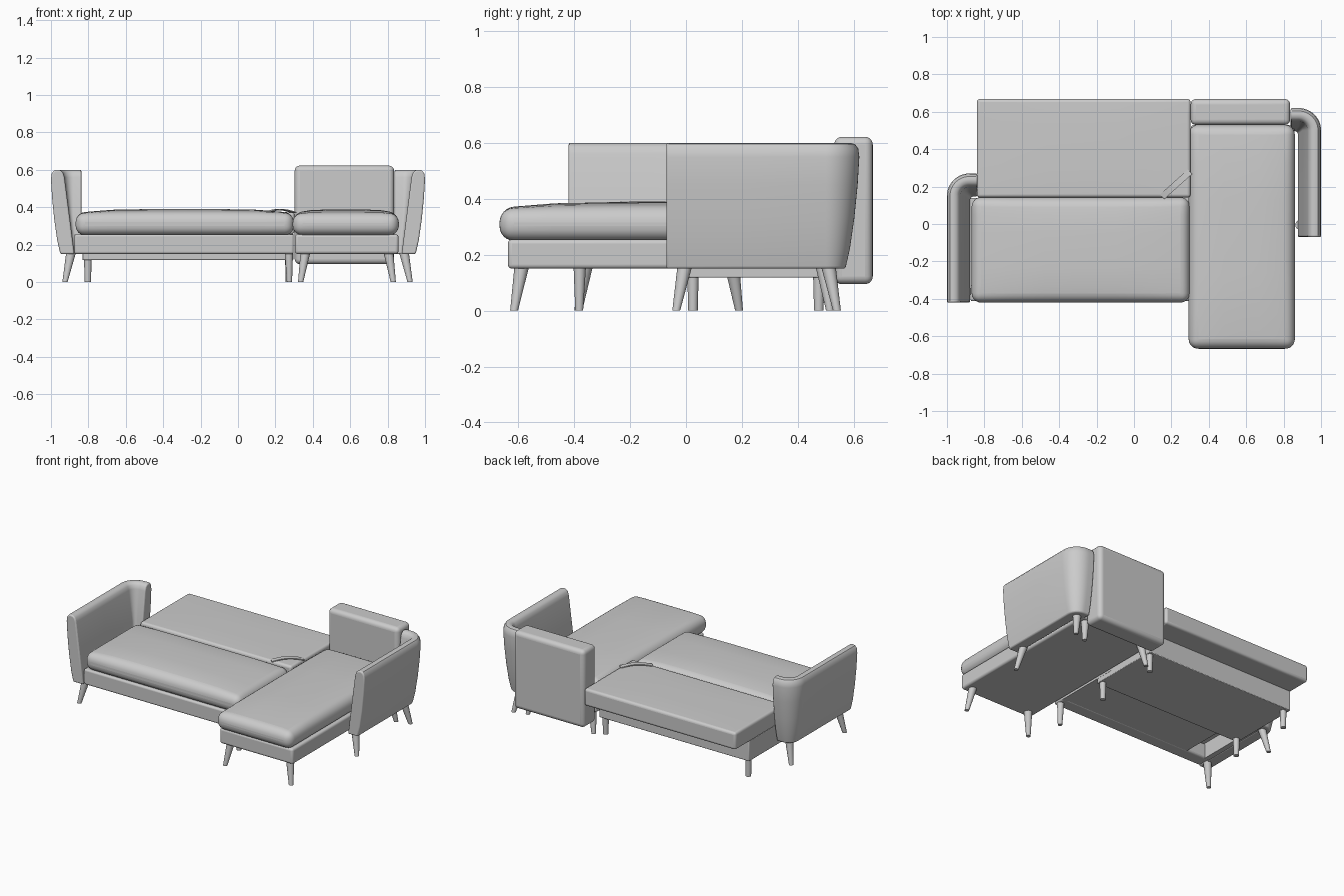
import bpy, bmesh, math
from mathutils import Vector

if "Cube" in bpy.data.objects:
    bpy.data.objects.remove(bpy.data.objects["Cube"])


def finish(name, bm, bevel=0.0, segs=4, angle=35):
    bmesh.ops.recalc_face_normals(bm, faces=bm.faces)
    me = bpy.data.meshes.new(name)
    bm.to_mesh(me)
    bm.free()
    ob = bpy.data.objects.new(name, me)
    bpy.context.collection.objects.link(ob)
    if bevel:
        m = ob.modifiers.new("bevel", 'BEVEL')
        m.width, m.segments = bevel, segs
        m.limit_method, m.angle_limit = 'ANGLE', math.radians(40)
        m.use_clamp_overlap = False
    bpy.ops.object.select_all(action='DESELECT')
    ob.select_set(True)
    bpy.context.view_layer.objects.active = ob
    bpy.ops.object.shade_smooth_by_angle(angle=math.radians(angle))
    return ob


def box(name, x, y, z, bevel=0.0, segs=4, puff=0.0):
    """Box from ranges; puff domes the top like upholstery."""
    bm = bmesh.new()
    bmesh.ops.create_cube(bm, size=1)
    c = Vector([(a + b) / 2 for a, b in (x, y, z)])
    s = Vector([b - a for a, b in (x, y, z)])
    for v in bm.verts:
        v.co = Vector([c[i] + v.co[i] * s[i] for i in range(3)])
    if puff:
        for axis in (0, 1):
            n = Vector((axis == 0, axis == 1, 0))
            for k in range(1, 6):
                p = c + n * s[axis] * (k / 6 - 0.5)
                bmesh.ops.bisect_plane(bm, geom=bm.verts[:] + bm.edges[:] + bm.faces[:],
                                       plane_co=p, plane_no=n)
        for v in bm.verts:
            if v.co.z > c.z:
                u, w = (2 * (v.co[i] - c[i]) / s[i] for i in (0, 1))
                v.co.z += puff * (1 - u ** 4) * (1 - w ** 4)
    return finish(name, bm, bevel, segs)


def leg(name, top, foot, h=0.155, r1=0.026, r2=0.014):
    """Tapered round leg from foot (x, y) on the floor to top (x, y)."""
    bm = bmesh.new()
    rings = []
    for (px, py), z, r in ((foot, 0, r2), (top, h, r1)):
        rings.append([bm.verts.new((px + r * math.cos(a), py + r * math.sin(a), z))
                      for a in (math.tau * i / 20 for i in range(20))])
    for i in range(20):
        j = (i + 1) % 20
        bm.faces.new((rings[0][i], rings[0][j], rings[1][j], rings[1][i]))
    for r in rings:
        bm.faces.new(r)
    finish(name, bm)


# Arm cross-section: inward offset from the outermost line, height
ARM = [(0.05, 0.15), (0.034, 0.22), (0.018, 0.33), (0.006, 0.45), (0, 0.55),
       (0.004, 0.58), (0.016, 0.596), (0.032, 0.6), (0.05, 0.597), (0.064, 0.585),
       (0.072, 0.56), (0.098, 0.36), (0.125, 0.15)]


def arm(name, side, y0, y1, x_end=0.838):
    """L-shaped wrap-around arm with a rounded back corner."""
    bm = bmesh.new()
    cols = []
    for d, z in ARM:
        r = max(0.12 - d, 0.015)
        cx, cy = 1 - d - r, y1 - d - r
        pts = [(1 - d, y0), (1 - d, y0 + 0.3)]
        pts += [(cx + r * math.cos(t), cy + r * math.sin(t))
                for t in (math.pi / 2 * i / 12 for i in range(13))]
        pts.append((x_end, y1 - d))
        cols.append([bm.verts.new((side * px, py, z)) for px, py in pts])
    n = len(cols)
    for i in range(n):
        a, b = cols[i], cols[(i + 1) % n]
        for k in range(len(a) - 1):
            bm.faces.new((a[k], a[k + 1], b[k + 1], b[k]))
    for k in (0, -1):
        bm.faces.new([c[k] for c in cols])
    finish(name, bm, 0.008, 3)


# Wrap-around arms
arm("left_arm", -1, -0.42, 0.27)
arm("right_arm", 1, -0.07, 0.62)

# Chaise section
box("chaise_base", (0.305, 0.858), (-0.637, 0.53), (0.15, 0.255), 0.015)
box("chaise_cushion", (0.292, 0.86), (-0.667, 0.53), (0.25, 0.368), 0.052, 6, 0.02)
box("chaise_back_cushion", (0.303, 0.835), (0.53, 0.668), (0.095, 0.622), 0.028, 5)

# Front seat: hollow frame, storage floor, cushion
box("seat_front_board", (-0.875, 0.298), (-0.413, -0.32), (0.15, 0.255), 0.012)
box("seat_left_board", (-0.875, -0.84), (-0.33, 0.14), (0.15, 0.255))
box("seat_right_board", (0.26, 0.298), (-0.33, 0.14), (0.15, 0.255))
box("storage_floor", (-0.7, 0.27), (-0.33, 0.02), (0.152, 0.17))
box("seat_cushion", (-0.868, 0.298), (-0.42, 0.143), (0.25, 0.37), 0.05, 6, 0.02)

# Pull-out bed section
box("pullout_box", (-0.832, 0.297), (0.0, 0.51), (0.118, 0.257), 0.004, 2)
box("bed_cushion", (-0.84, 0.302), (0.142, 0.668), (0.255, 0.372), 0.016, 4, 0.005)

# Pull strap across the corner of the bed cushion
bm = bmesh.new()
rows = []
for i in range(11):
    t = i / 10
    p = Vector((0.15 + 0.15 * t, 0.145 + 0.135 * t, 0.374 + 0.016 * math.sin(math.pi * t)))
    w = Vector((-0.012, 0.012, 0))
    rows.append([bm.verts.new(p + o) for o in (-w, w, w - Vector((0, 0, 0.006)), -w - Vector((0, 0, 0.006)))])
for a, b in zip(rows, rows[1:]):
    for k in range(4):
        bm.faces.new((a[k], a[(k + 1) % 4], b[(k + 1) % 4], b[k]))
bm.faces.new(rows[0])
bm.faces.new(rows[-1])
finish("pull_strap", bm)

# Splayed legs
leg("left_arm_front_leg", (-0.893, -0.36), (-0.925, -0.385))
leg("left_arm_back_leg", (-0.893, 0.165), (-0.925, 0.19))
leg("right_arm_front_leg", (0.888, -0.005), (0.92, -0.035))
leg("right_arm_back_leg", (0.888, 0.51), (0.92, 0.54))
for n, x in (("left", (0.36, 0.335)), ("right", (0.805, 0.83))):
    leg("chaise_front_%s_leg" % n, (x[0], -0.588), (x[1], -0.615))
    leg("chaise_back_%s_leg" % n, (x[0], 0.49), (x[1], 0.515))

# Straight legs
leg("seat_front_leg", (0.272, -0.38), (0.275, -0.382), r1=0.022)
for n, y in (("front", 0.025), ("back", 0.475)):
    for m, x in (("left", -0.803), ("right", 0.272)):
        leg("pullout_%s_%s_leg" % (n, m), (x, y), (x, y), r1=0.021, r2=0.017)
